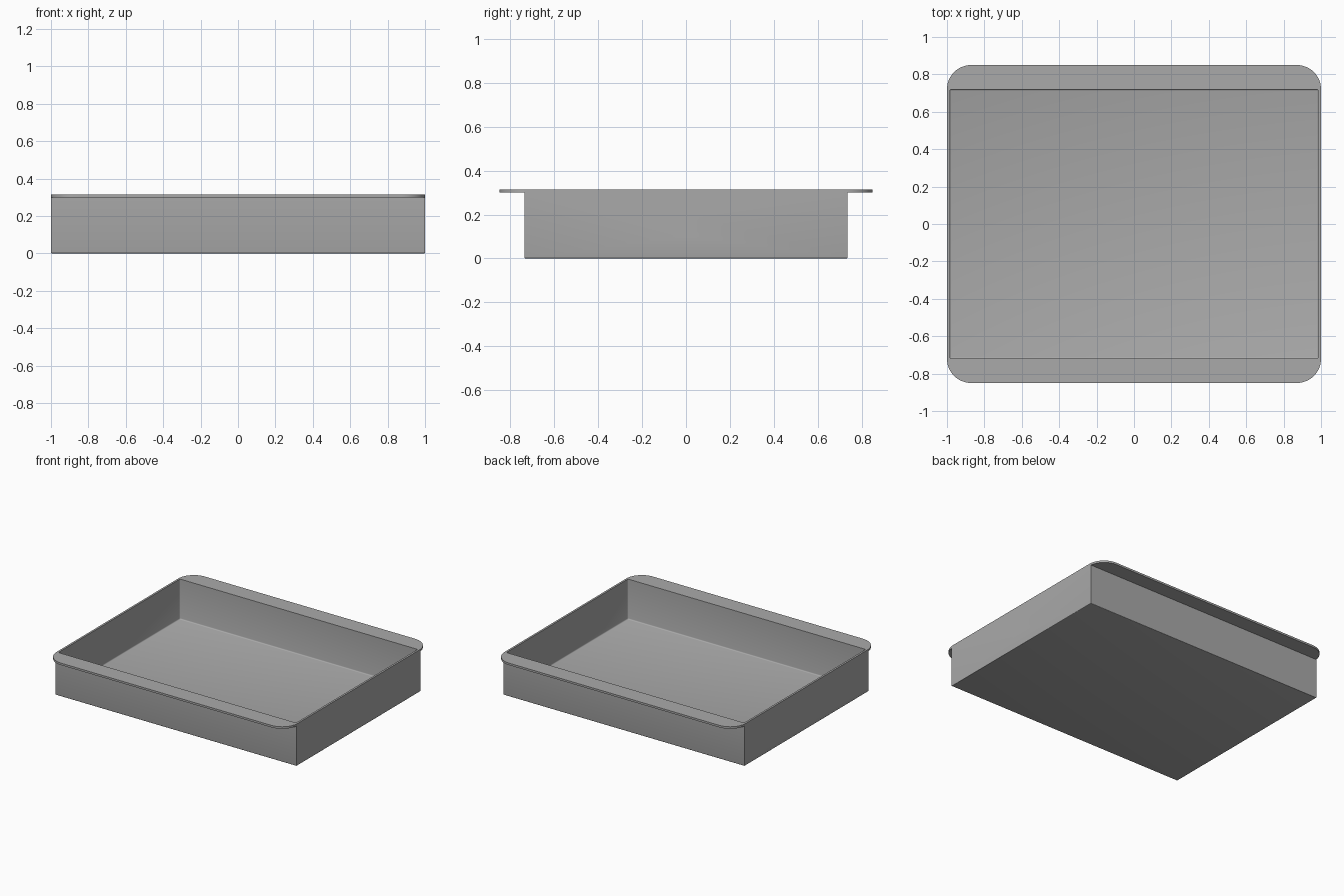
import bpy, bmesh, math

if "Cube" in bpy.data.objects:
    bpy.data.objects.remove(bpy.data.objects["Cube"])

steel = bpy.data.materials.new("grey_steel")
steel.diffuse_color = (0.40, 0.40, 0.40, 1)
steel.use_nodes = True
steel.node_tree.nodes["Principled BSDF"].inputs["Base Color"].default_value = steel.diffuse_color

HEIGHT, T = 0.315, 0.015       # overall height, sheet thickness
HX, HY, FLANGE_Y = 1.0, 0.735, 0.85
RADIUS = 0.13                  # flange corner radius


def finish(name, bm):
    mesh = bpy.data.meshes.new(name)
    bmesh.ops.recalc_face_normals(bm, faces=bm.faces)
    bm.to_mesh(mesh)
    bm.free()
    mesh.materials.append(steel)
    obj = bpy.data.objects.new(name, mesh)
    bpy.context.collection.objects.link(obj)
    return obj


def rounded_box(name, hx, hy, z0, z1, radius, pick):
    """Box whose edges chosen by pick(edge) are rounded."""
    bm = bmesh.new()
    bmesh.ops.create_cube(bm, size=1)
    for v in bm.verts:
        v.co = (v.co.x * 2 * hx, v.co.y * 2 * hy, z0 if v.co.z < 0 else z1)
    edges = [e for e in bm.edges if pick(e)]
    bmesh.ops.bevel(bm, geom=edges, offset=radius, segments=3,
                    profile=0.5, affect='EDGES')
    return finish(name, bm)


def flange_plate(name):
    """Plate with large rounded corners."""
    bm = bmesh.new()
    verts = []
    for q, (sx, sy) in enumerate([(1, 1), (-1, 1), (-1, -1), (1, -1)]):
        for i in range(13):
            a = math.radians(90 * q + 7.5 * i)
            verts.append(bm.verts.new((sx * (HX - RADIUS) + RADIUS * math.cos(a),
                                       sy * (FLANGE_Y - RADIUS) + RADIUS * math.sin(a),
                                       HEIGHT - T)))
    face = bm.faces.new(verts)
    top = bmesh.ops.extrude_face_region(bm, geom=[face])["geom"]
    for v in top:
        if isinstance(v, bmesh.types.BMVert):
            v.co.z = HEIGHT
    return finish(name, bm)


def combine(obj, other, operation):
    mod = obj.modifiers.new(operation.lower(), 'BOOLEAN')
    mod.operation = operation
    mod.solver = 'EXACT'
    mod.object = other
    other.hide_render = True
    other.hide_set(True)
    bpy.context.view_layer.objects.active = obj
    bpy.ops.object.modifier_apply(modifier=mod.name)
    bpy.data.objects.remove(other)


def low(e):
    return all(v.co.z < 0.1 for v in e.verts)


# Pan body and inner cavity
tray = rounded_box("tray", HX, HY, 0, HEIGHT - T / 2, 0.005,
                   lambda e: low(e))
combine(tray, flange_plate("flange"), 'UNION')
cavity = rounded_box("cavity_cutter", HX - T, HY - T, T, HEIGHT + 0.2, 0.008,
                     lambda e: not all(v.co.z > 0.4 for v in e.verts))
combine(tray, cavity, 'DIFFERENCE')

# Two drilled holes in the right-hand wall
for z in (0.115, 0.202):
    bm = bmesh.new()
    bmesh.ops.create_cone(bm, cap_ends=True, segments=24, radius1=0.014,
                          radius2=0.014, depth=0.1)
    for v in bm.verts:
        v.co = (HX + v.co.z, v.co.y, z + v.co.x)
    combine(tray, finish("hole_cutter", bm), 'DIFFERENCE')

# Smooth the bends and corners, keep hard edges
tray.select_set(True)
bpy.context.view_layer.objects.active = tray
bpy.ops.object.shade_smooth_by_angle(angle=math.radians(35))
